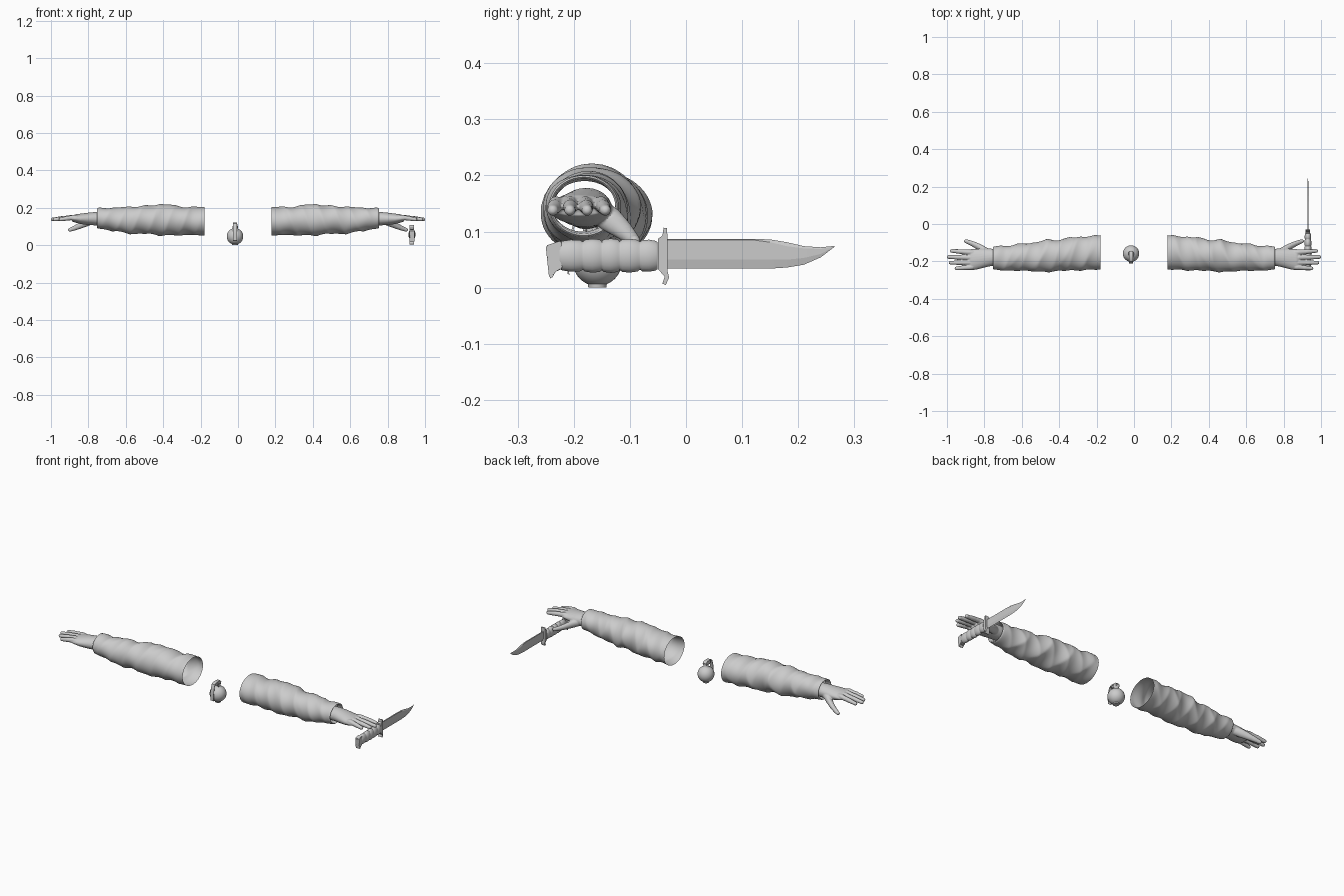
import bpy, bmesh, math
from mathutils import Vector

if "Cube" in bpy.data.objects:
    bpy.data.objects.remove(bpy.data.objects["Cube"])

grey = bpy.data.materials.new("plain_grey")
grey.use_nodes = True
grey.diffuse_color = (0.6, 0.6, 0.6, 1)
grey.node_tree.nodes["Principled BSDF"].inputs["Base Color"].default_value = (0.6, 0.6, 0.6, 1)

X, Y, Z = Vector((1, 0, 0)), Vector((0, 1, 0)), Vector((0, 0, 1))


def finish(name, bm, angle=40):
    bmesh.ops.recalc_face_normals(bm, faces=bm.faces)
    mesh = bpy.data.meshes.new(name)
    bm.to_mesh(mesh)
    bm.free()
    mesh.materials.append(grey)
    obj = bpy.data.objects.new(name, mesh)
    bpy.context.collection.objects.link(obj)
    bpy.ops.object.select_all(action='DESELECT')
    obj.select_set(True)
    bpy.context.view_layer.objects.active = obj
    bpy.ops.object.shade_smooth_by_angle(angle=math.radians(angle))
    return obj


def skin(bm, rings, caps=True):
    """Join equal rings of points with quads."""
    rings = [[bm.verts.new(p) for p in ring] for ring in rings]
    n = len(rings[0])
    for a, b in zip(rings, rings[1:]):
        for i in range(n):
            bm.faces.new((a[i], a[(i + 1) % n], b[(i + 1) % n], b[i]))
    if caps:
        bm.faces.new(rings[0])
        bm.faces.new(rings[-1])


def loft(bm, stations, u, v, n=24, caps=True, bump=None):
    """Stations are (centre, radius along u, radius along v)."""
    rings = []
    for c, ru, rv in stations:
        ring = []
        for i in range(n):
            a = math.tau * i / n
            d = bump(c, a) if bump else 0
            ring.append(Vector(c) + u * (ru + d) * math.cos(a) + v * (rv + d) * math.sin(a))
        rings.append(ring)
    skin(bm, rings, caps)


def plate(bm, outline, x, half):
    """Extrude a side outline of (y, z) points across x."""
    skin(bm, [[(x + s * half, y, z) for y, z in outline] for s in (-1, 1)])


def lerp_rows(rows, x):
    for a, b in zip(rows, rows[1:]):
        if x <= b[0]:
            t = (x - a[0]) / (b[0] - a[0])
            return [p + (q - p) * t for p, q in zip(a, b)]
    return rows[-1]


def mirror(obj):
    obj.modifiers.new("mirror", 'MIRROR').use_axis[0] = True


# Sleeves: open cloth tubes with diagonal folds and a turned-in cuff
SLEEVE = [  # x, centre y, radius y, centre z, radius z
    (.18, -.152, .092, .128, .077), (.25, -.155, .090, .129, .077),
    (.33, -.160, .090, .132, .079), (.42, -.168, .086, .137, .085),
    (.50, -.173, .082, .135, .076), (.60, -.178, .074, .134, .070),
    (.70, -.182, .065, .141, .061), (.75, -.182, .062, .145, .055)]


def folds(c, a):
    x = c[0]
    fade = min(1, (x - .18) / .07, max(0, (.75 - x) / .06))
    under = .6 + .4 * math.cos(a)
    broad = math.sin(30 * x + 2 * a) * .002
    crease = (.5 - abs(math.sin(24 * x + 1.5 * math.sin(a + 1)))) * .009 * under
    cross = (.5 - abs(math.sin(37 * x - a + 2))) * .005
    return fade * (broad + crease + cross)


stations = []
for i in range(91):
    x, cy, ry, cz, rz = lerp_rows(SLEEVE, .18 + .57 * i / 90)
    stations.append(((x, cy, cz), ry, rz))
end = stations[-1]
for dx, shrink in ((.003, .003), (0, .006), (-.03, .008)):
    stations.append(((.75 + dx, end[0][1], end[0][2]), end[1] - shrink, end[2] - shrink))
bm = bmesh.new()
loft(bm, stations, Y, Z, 56, False, folds)
mirror(finish("sleeves", bm, 60))

# Hands: palm, fingers and thumb fused into one smooth skin
bm = bmesh.new()
PALM = [(.69, -.178, .040, .140, .036), (.76, -.178, .046, .142, .036),
        (.80, -.182, .051, .141, .033), (.84, -.188, .055, .141, .028),
        (.87, -.191, .057, .143, .022), (.888, -.192, .054, .142, .014)]
loft(bm, [((x, y, z), ry, rz) for x, y, ry, z, rz in PALM], Y, Z)


def digit(points):
    """Tapered finger with a rounded tip; points are (position, radius)."""
    st = [(p, r, r) for p, r in points]
    (x, y, z), r = points[-1]
    for k in (.4, .75, .95):
        s = math.sqrt(1 - k * k)
        st.append(((x + r * k, y, z), r * s, r * s))
    loft(bm, st, Y, Z, 16)


for base_y, tip_y, tip_x in ((-.153, -.143, .984), (-.180, -.176, 1.003),
                             (-.206, -.207, .991), (-.230, -.238, .957)):
    length = tip_x - .86
    pts = []
    for t, z, r in ((0, .147, .014), (.15, .149, .0142), (.45, .145, .0125),
                    (.55, .144, .0128), (.78, .140, .0108), (.92, .138, .010)):
        pts.append(((.86 + length * t, base_y + (tip_y - base_y) * t, z), r))
    digit(pts)
digit([((.775, -.155, .135), .022), ((.81, -.136, .122), .023),
       ((.845, -.115, .105), .018), ((.87, -.103, .094), .0145),
       ((.898, -.092, .083), .011)])
hands = finish("hands", bm)
fuse = hands.modifiers.new("fuse", 'REMESH')
fuse.mode = 'VOXEL'
fuse.voxel_size = .0028
fuse.use_smooth_shade = True
soft = hands.modifiers.new("soften", 'SMOOTH')
soft.factor, soft.iterations = .5, 4
mirror(hands)

# Knife handle: five swollen grips separated by grooves
KX = .93
bm = bmesh.new()
cuts = (-.226, -.184, -.150, -.118, -.082, -.050)
stations = []
for a, b in zip(cuts, cuts[1:]):
    for t, swell in ((.02, .88), (.12, .97), (.5, 1.02), (.88, .97), (.98, .88)):
        y = a + (b - a) * t
        size = swell * (1 - 14 * (y + .135) ** 2)
        stations.append(((KX, y, .057), .0185 * size, .030 * size))
loft(bm, stations, X, Z, 20)
finish("knife_handle", bm, 35)

# Knife pommel and guard
bm = bmesh.new()
plate(bm, [(-.250, .075), (-.222, .084), (-.220, .034), (-.234, .030),
           (-.239, .016), (-.244, .018), (-.247, .045)], KX, .013)
bmesh.ops.bevel(bm, geom=bm.edges[:], offset=.002, segments=2, affect='EDGES')
finish("knife_pommel", bm)
bm = bmesh.new()
plate(bm, [(-.050, .087), (-.042, .093), (-.040, .107), (-.034, .106), (-.033, .090),
           (-.033, .030), (-.030, .018), (-.036, .005), (-.042, .007), (-.038, .020),
           (-.050, .033)], KX, .012)
finish("knife_guard", bm)

# Knife blade: flat sides, ground edge and clipped point
bm = bmesh.new()
rings = []
for y, top, upper, lower, edge in (
        (-.036, .087, .085, .050, .034), (.12, .087, .085, .050, .034),
        (.15, .086, .081, .050, .034), (.18, .081, .074, .050, .036),
        (.21, .074, .070, .053, .041), (.24, .072, .069, .060, .054),
        (.265, .0745, .074, .0735, .073)):
    t = .0032 if y < .2 else .0032 * max(.05, (.265 - y) / .07)
    rings.append([(KX, y, top), (KX + t, y, upper), (KX + t, y, lower),
                  (KX, y, edge), (KX - t, y, lower), (KX - t, y, upper)])
skin(bm, rings)
finish("knife_blade", bm, 5)

# Grenade body: ball with a flat base and a short neck
GX, GY = -.016, -.158
bm = bmesh.new()
stations = [((GX, GY, 0), .016, .016)]
for i in range(3, 22):
    a = math.pi * i / 24
    r = .044 * math.sin(a)
    stations.append(((GX, GY, .047 - .044 * math.cos(a)), r, r))
stations += [((GX, GY, z), .014, .014) for z in (.092, .104)]
loft(bm, stations, X, Y, 32)
finish("grenade_body", bm)

# Grenade fuze head, lever and pull ring
bm = bmesh.new()
plate(bm, [(-.184, .101), (-.146, .101), (-.144, .112), (-.152, .120), (-.184, .121)], GX, .011)
finish("grenade_fuze", bm)
bm = bmesh.new()
path = [(-.150, .121), (-.186, .122), (-.200, .115), (-.209, .090), (-.212, .055), (-.211, .025)]
inner = [(y + .003, z - .002) for y, z in reversed(path)]
plate(bm, path + inner, GX, .010)
finish("grenade_lever", bm)
bpy.ops.mesh.primitive_torus_add(major_radius=.010, minor_radius=.0015, major_segments=24,
                                 minor_segments=8, location=(GX + .014, -.168, .103),
                                 rotation=(0, math.pi / 2, 0))
ring = bpy.context.object
ring.name = "grenade_pull_ring"
ring.data.materials.append(grey)
bpy.ops.object.shade_smooth_by_angle()
